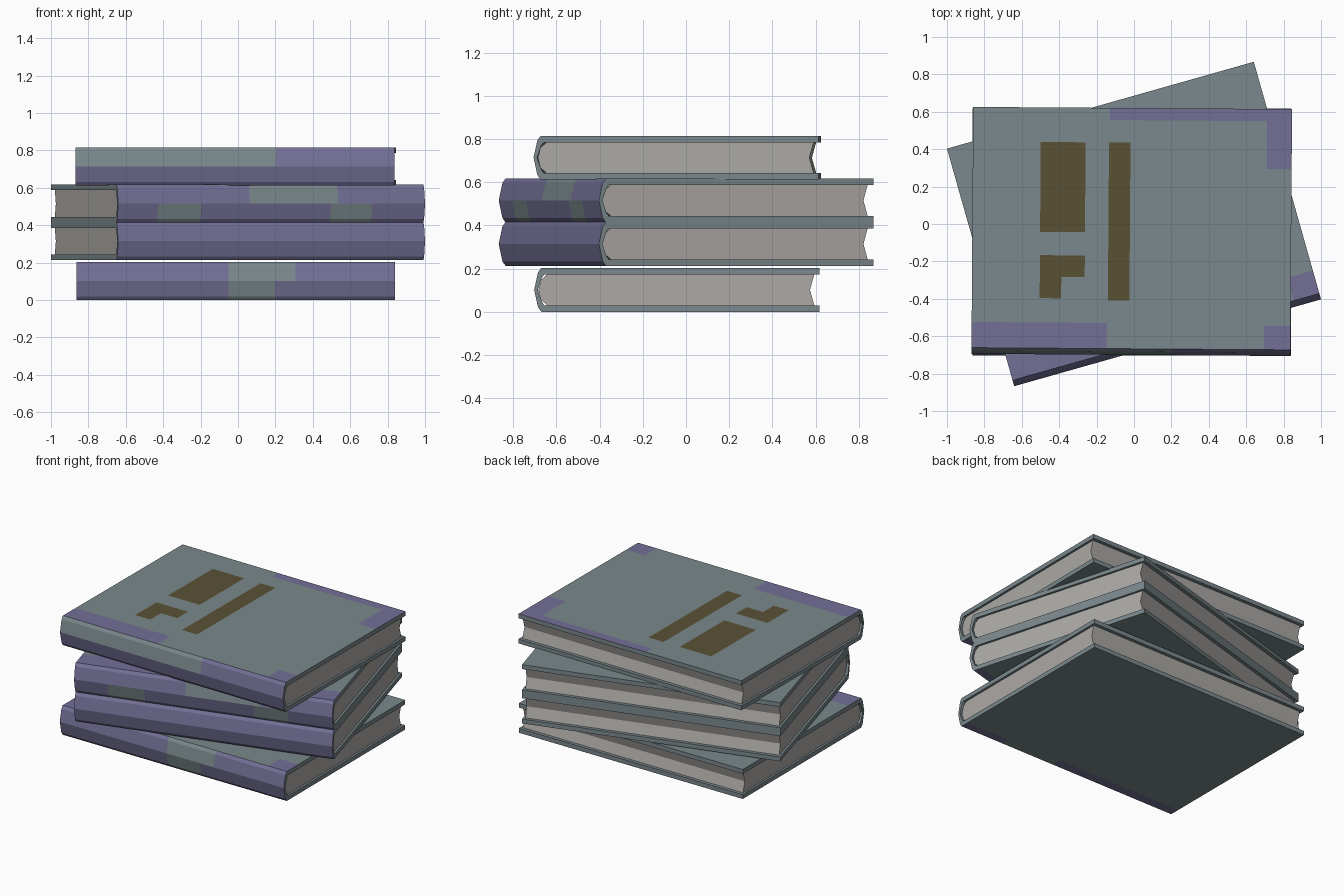
import bpy, bmesh, math
from mathutils import Vector

if "Cube" in bpy.data.objects:
    bpy.data.objects.remove(bpy.data.objects["Cube"])

L, T, B = 1.705, 0.203, 0.03      # book length, thickness, board thickness
H, M = L / 2, T / 2


def material(name, rgb):
    m = bpy.data.materials.new(name)
    lin = [((c / 255 + 0.055) / 1.055) ** 2.4 for c in rgb]
    m.diffuse_color = (*lin, 1)
    m.use_nodes = True
    m.node_tree.nodes["Principled BSDF"].inputs["Base Color"].default_value = m.diffuse_color
    return m


COVER = material("slate cover", (122, 136, 140))
PURPLE = material("worn purple", (115, 112, 150))
GOLD = material("dull gold", (90, 81, 52))
PAPER = material("paper", (172, 169, 165))
MATS = [COVER, PURPLE, GOLD]


def finish(bm, name, mats, loc, rot):
    bmesh.ops.recalc_face_normals(bm, faces=bm.faces)
    me = bpy.data.meshes.new(name)
    bm.to_mesh(me)
    bm.free()
    for m in mats:
        me.materials.append(m)
    ob = bpy.data.objects.new(name, me)
    ob.location, ob.rotation_euler = loc, (0, 0, math.radians(rot))
    bpy.context.collection.objects.link(ob)
    return ob


def mirrored(half):
    """Complete a (y, z) profile that runs from the top to mid height."""
    return half + [(y, T - z) for y, z in reversed(half[:-1])]


OUTER = mirrored([(0.66, T), (-0.627, T), (-0.642, T - 0.02), (-0.66, M)])
INNER = mirrored([(0.66, T - B), (-0.613, T - B), (-0.624, T - 0.045), (-0.643, M)])
PAGES = mirrored([(0.637, T - B), (-0.600, T - B), (-0.628, T - 0.055), (-0.640, M)])
FORE_MID = (0.617, M)


def cover(name, patches, loc, rot):
    # C-shaped shell, cut along patch edges and coloured per patch
    bm = bmesh.new()
    rings = [[[bm.verts.new((x, y, z)) for y, z in prof] for prof in (OUTER, INNER)]
             for x in (-H, H)]
    (o0, i0), (o1, i1) = rings
    for k in range(len(OUTER) - 1):
        for a, b in ((o0, o1), (i0, i1), (o0, i0), (o1, i1)):
            bm.faces.new((a[k], a[k + 1], b[k + 1], b[k]))
    for k in (0, -1):
        bm.faces.new((o0[k], i0[k], i1[k], o1[k]))
    cuts = set()
    for side, x0, x1, y0, y1, m in patches:
        cuts |= {(0, x0), (0, x1)}
        if side in ("top", "bottom"):
            cuts |= {(1, y0), (1, y1)}
    for axis, v in sorted(cuts):
        n = Vector((0, 0, 0))
        n[axis] = 1
        bmesh.ops.bisect_plane(bm, geom=bm.verts[:] + bm.edges[:] + bm.faces[:],
                               plane_co=n * v, plane_no=n, dist=1e-5)
    bmesh.ops.recalc_face_normals(bm, faces=bm.faces)
    for f in bm.faces:
        c, n = f.calc_center_median(), f.normal
        spine = n.y < -0.3 and c.y < -0.628
        if spine:
            f.material_index = 1
        for side, x0, x1, y0, y1, m in patches:
            if not x0 < c.x < x1:
                continue
            on = {"top": c.z > T - 0.001 and y0 < c.y < y1,
                  "bottom": c.z < 0.001 and y0 < c.y < y1,
                  "spine_up": spine and c.z > M,
                  "spine_low": spine and c.z < M}[side]
            if on:
                f.material_index = m
    return finish(bm, name, MATS, loc, rot)


def pages(name, loc, rot):
    # page block with a hollow fore-edge
    bm = bmesh.new()
    prof = PAGES + [FORE_MID]
    a, b = [[bm.verts.new((x, y, z)) for y, z in prof] for x in (0.015 - H, H - 0.015)]
    bm.faces.new(a)
    bm.faces.new(b)
    for k in range(len(prof)):
        j = (k + 1) % len(prof)
        bm.faces.new((a[k], a[j], b[j], b[k]))
    return finish(bm, name, [PAPER], loc, rot)


# worn corners shared by every book: side, x0, x1, y0, y1, colour index
WORN = [("top", -1, -0.13, -1, -0.49, 1), ("top", 0.71, 1, -1, -0.50, 1),
        ("bottom", -1, 0.11, -1, -0.56, 1), ("bottom", 0.53, 1, -1, -0.57, 1)]
# front decoration of the top book
FRONT = [("top", -0.12, 1, 0.595, 1, 1), ("top", 0.72, 1, 0.34, 1, 1),
         ("top", -0.49, -0.25, -0.005, 0.475, 2), ("top", -0.125, -0.01, -0.37, 0.475, 2),
         ("top", -0.49, -0.25, -0.245, -0.13, 2), ("top", -0.49, -0.375, -0.36, -0.245, 2)]

BOOKS = [
    ("bottom_book", (-0.012, -0.043, 0), 0,
     WORN + [("spine_up", -0.04, 0.32, 0, 0, 0), ("spine_low", -0.04, 0.21, 0, 0, 0)]),
    ("second_book", (0, 0, 0.213), 15.8, WORN),
    ("third_book", (0, 0, 0.414), 15.8,
     WORN + [("spine_up", -0.12, 0.37, 0, 0, 0), ("spine_low", -0.63, -0.39, 0, 0, 0),
             ("spine_low", 0.33, 0.56, 0, 0, 0)]),
    ("top_book", (-0.012, -0.040, 0.612), -0.4,
     WORN + FRONT + [("spine_up", -1, 0.22, 0, 0, 0)]),
]
for name, loc, rot, patches in BOOKS:
    cover(name + "_cover", patches, loc, rot)
    pages(name + "_pages", loc, rot)
